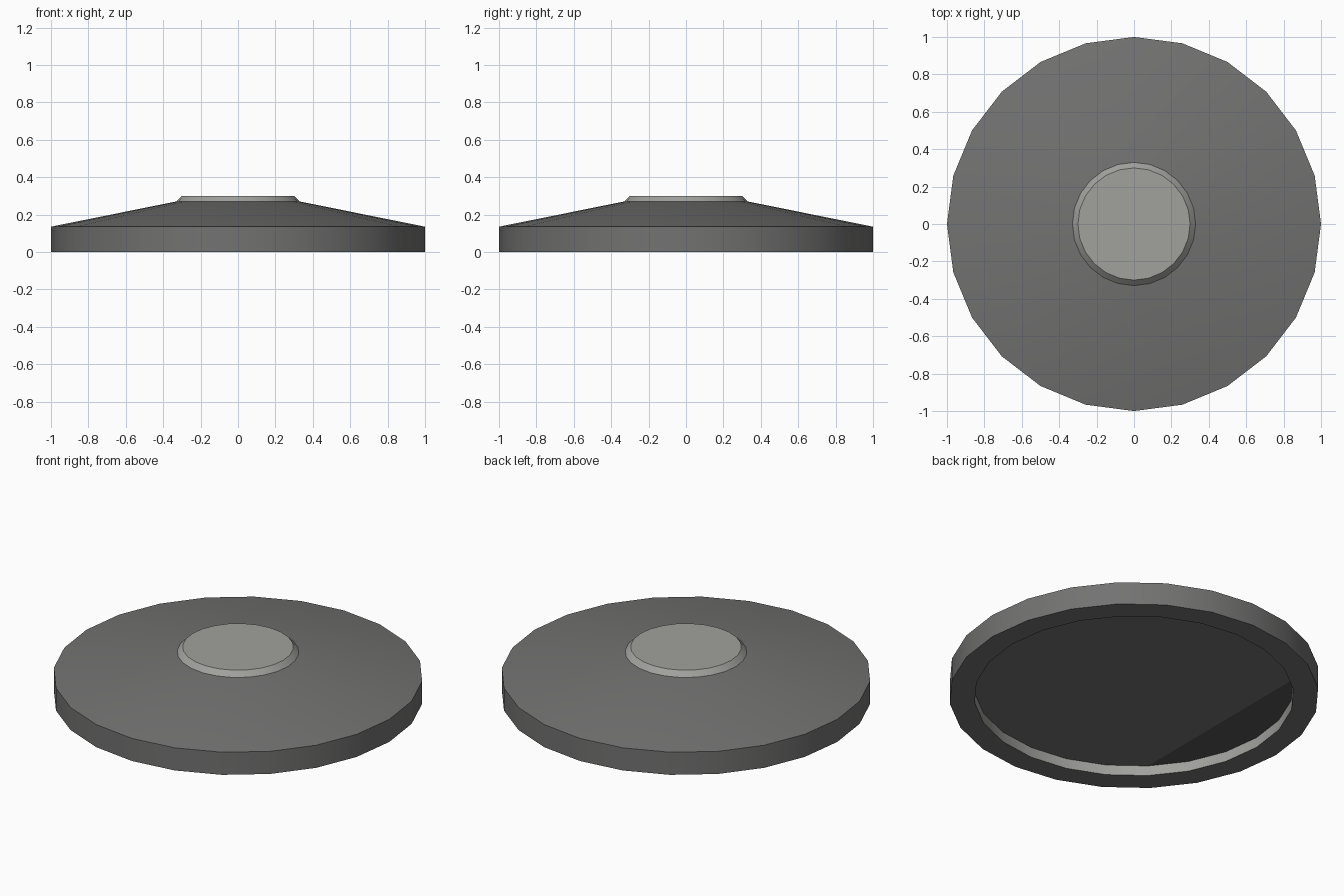
import bpy, bmesh, math
from mathutils import Vector

if "Cube" in bpy.data.objects:
    bpy.data.objects.remove(bpy.data.objects["Cube"])

SIDES = 24


def material(name, rgb):
    m = bpy.data.materials.new(name)
    m.diffuse_color = (*rgb, 1.0)
    m.use_nodes = True
    m.node_tree.nodes["Principled BSDF"].inputs["Base Color"].default_value = m.diffuse_color
    return m


dark = material("dark_grey", (0.170, 0.170, 0.168))
light = material("light_grey", (0.355, 0.355, 0.340))
shade = material("deep_grey", (0.090, 0.090, 0.090))


def turned(name, profile, mats, band_mats, cap_start=True, cap_end=True):
    """Revolve (radius, z) points around z; band_mats gives a material per band."""
    bm = bmesh.new()
    rings = []
    for r, z in profile:
        rings.append([bm.verts.new((r * math.cos(2 * math.pi * i / SIDES),
                                    r * math.sin(2 * math.pi * i / SIDES), z))
                      for i in range(SIDES)])
    for (a, b), mi in zip(zip(rings, rings[1:]), band_mats):
        for i in range(SIDES):
            j = (i + 1) % SIDES
            f = bm.faces.new((a[i], a[j], b[j], b[i]))
            f.material_index = mi
    if cap_start:
        bm.faces.new(rings[0][::-1])
    if cap_end:
        bm.faces.new(rings[-1])
    bmesh.ops.recalc_face_normals(bm, faces=bm.faces)
    me = bpy.data.meshes.new(name)
    bm.to_mesh(me)
    bm.free()
    for m in mats:
        me.materials.append(m)
    ob = bpy.data.objects.new(name, me)
    bpy.context.collection.objects.link(ob)
    bpy.ops.object.select_all(action='DESELECT')
    ob.select_set(True)
    bpy.context.view_layer.objects.active = ob
    bpy.ops.object.shade_smooth_by_angle(angle=math.radians(28))
    return ob


# dish body: recess floor, light recess wall, bottom rim, outer wall, sloping top
body = turned("dish_body",
              [(0.865, 0.06), (0.865, 0.0), (1.0, 0.0), (1.0, 0.135), (0.33, 0.27)],
              [dark, light, shade], [1, 0, 0, 0])

# darker segment of the recess floor, cut along a chord
bm = bmesh.new()
bm.from_mesh(body.data)
floor = [f for f in bm.faces if all(abs(v.co.z - 0.06) < 1e-4 for v in f.verts)]
chord = [min(floor[0].verts, key=lambda v: (v.co - Vector((-0.6117, s * 0.6117, 0.06))).length)
         for s in (-1, 1)]
bmesh.ops.connect_verts(bm, verts=chord)
for f in bm.faces:
    if (all(abs(v.co.z - 0.06) < 1e-4 for v in f.verts)
            and f.calc_center_median().x < -0.6):
        f.material_index = 2
bm.to_mesh(body.data)
bm.free()

# light centre cap with bevelled edge
turned("centre_cap", [(0.333, 0.2665), (0.30, 0.30)], [light], [0], cap_start=False)
